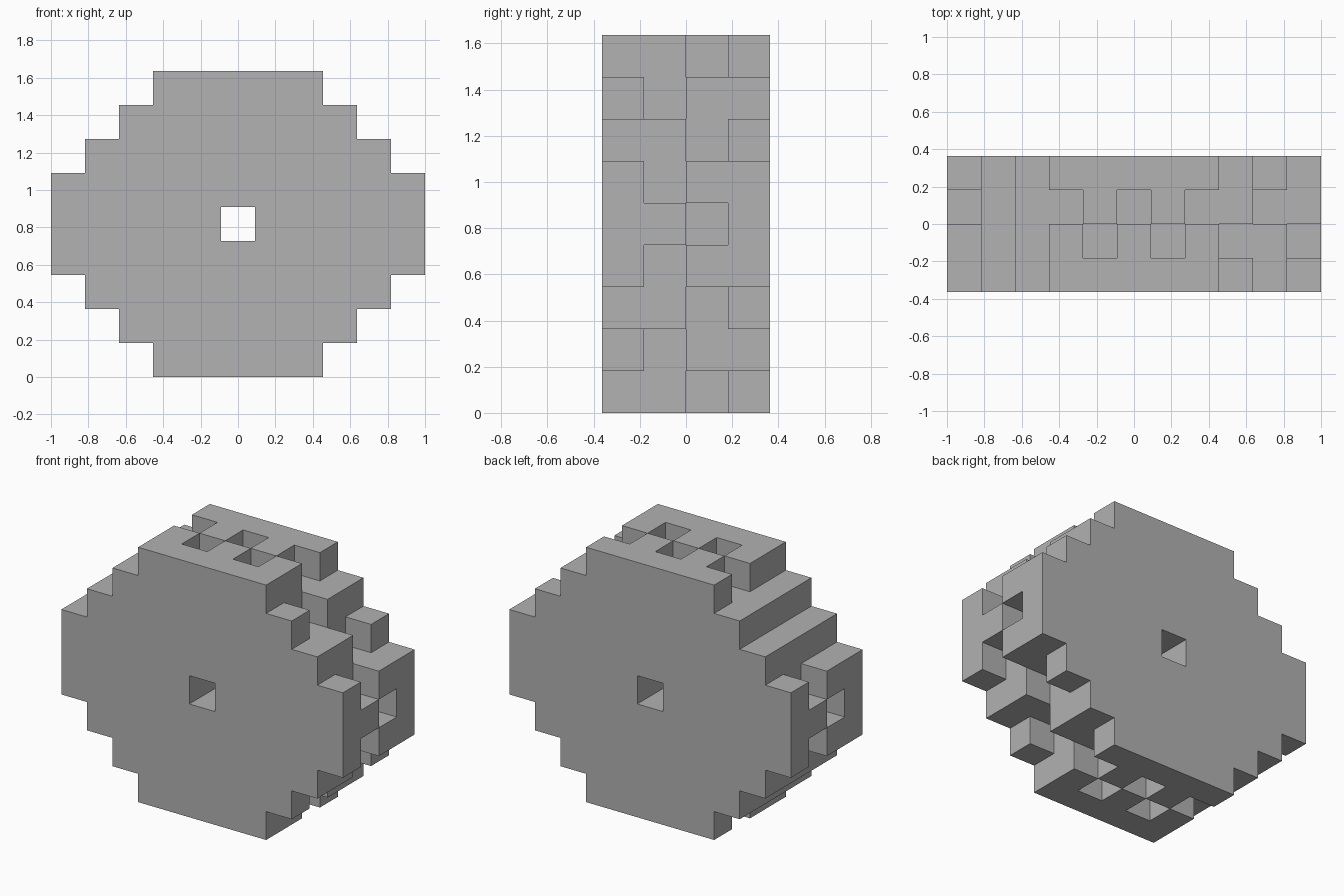
import bpy
import bmesh
from mathutils import Vector

cube = bpy.data.objects.get("Cube")
if cube:
    bpy.data.objects.remove(cube, do_unlink=True)

COLS, ROWS, LAYERS = 11, 9, 4
CELL = 2 / COLS
MID_COL, MID_ROW = COLS // 2, ROWS // 2

# Single flat grey
grey = bpy.data.materials.new("mid grey")
grey.use_nodes = True
colour = (0.445, 0.445, 0.445, 1)
grey.diffuse_color = colour
grey.node_tree.nodes["Principled BSDF"].inputs["Base Color"].default_value = colour


def half_width(row):
    """Cells on each side of the middle column, for a stepped disc."""
    return min(MID_COL, 6 - abs(row - MID_ROW))


def notch_layer(col, row):
    """Middle layer left open at a rim cell, or None for a solid cell."""
    reach = half_width(row)
    if row in (0, ROWS - 1):                # top and bottom treads
        return 2 if col % 2 else 1
    if col - MID_COL == reach:              # left side treads
        return 1 if row % 2 else 2
    if MID_COL - col == reach and abs(row - MID_ROW) < 2:   # right side treads
        return 2 if row % 2 else 1
    return None


# Stepped disc with an axle hole and alternating tread notches
cells = set()
for row in range(ROWS):
    reach = half_width(row)
    for col in range(MID_COL - reach, MID_COL + reach + 1):
        if (col, row) == (MID_COL, MID_ROW):
            continue
        for layer in range(LAYERS):
            if layer != notch_layer(col, row):
                cells.add((col, layer, row))

# Skin only the exposed sides of the cells
bm = bmesh.new()
offset = Vector((COLS / 2, LAYERS / 2, 0))
corners = {}


def corner(point):
    key = tuple(round(v) for v in point)
    if key not in corners:
        corners[key] = bm.verts.new((Vector(key) - offset) * CELL)
    return corners[key]


for cell in sorted(cells):
    for axis in range(3):
        u, v = Vector(), Vector()
        u[(axis + 1) % 3] = v[(axis + 2) % 3] = 1
        for side in (0, 1):
            step = Vector()
            step[axis] = 1
            beside = Vector(cell) + step * (2 * side - 1)
            if tuple(round(n) for n in beside) in cells:
                continue
            base = Vector(cell) + step * side
            quad = [base, base + u, base + u + v, base + v]
            if not side:
                quad.reverse()
            bm.faces.new([corner(p) for p in quad])

# Merge the flat areas into large clean faces
bmesh.ops.dissolve_limit(bm, angle_limit=0.01, verts=bm.verts[:], edges=bm.edges[:])
mesh = bpy.data.meshes.new("wheel")
bm.to_mesh(mesh)
bm.free()
mesh.materials.append(grey)
wheel = bpy.data.objects.new("wheel", mesh)
bpy.context.collection.objects.link(wheel)
